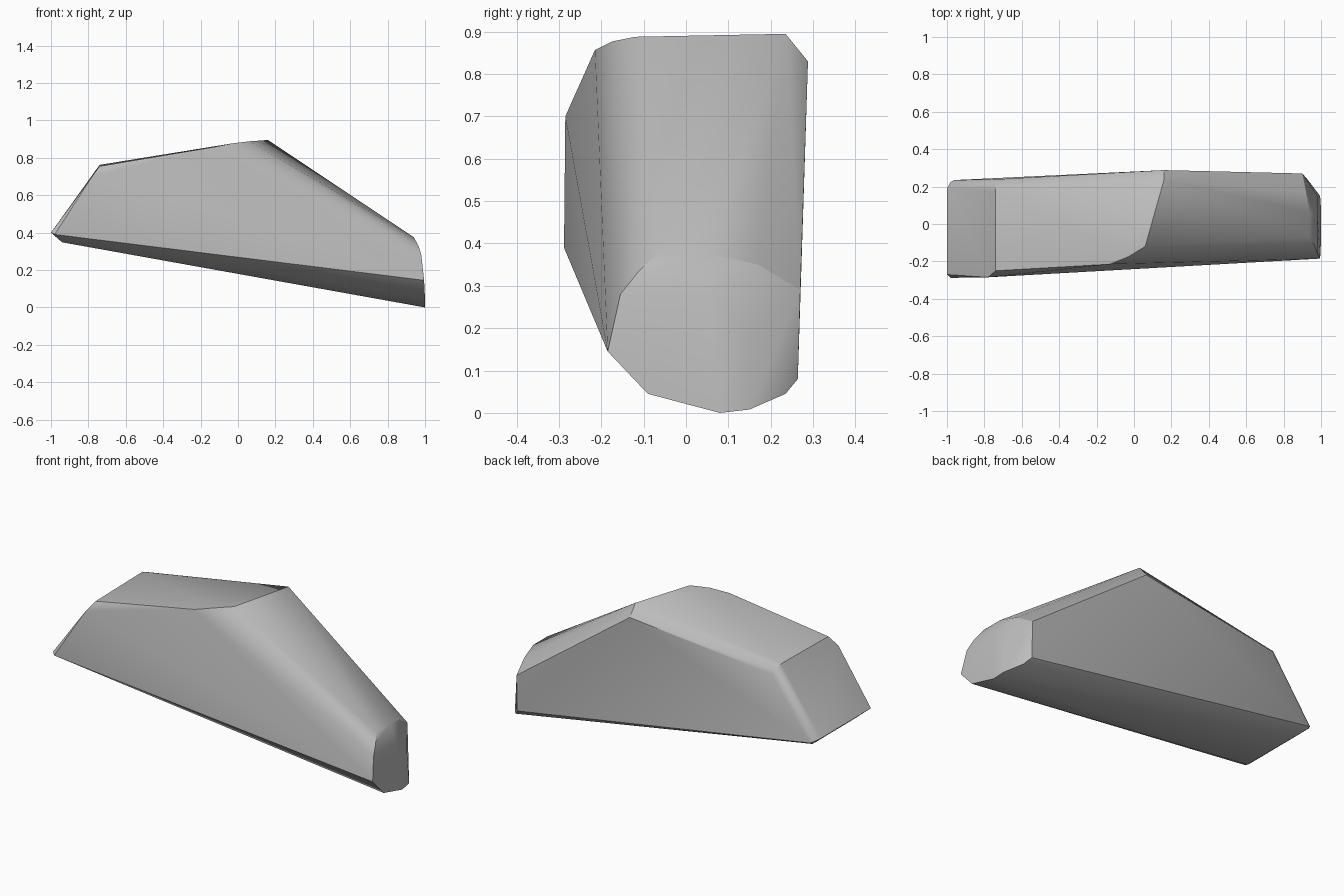
import bpy
import bmesh
import math

# Remove the default object only
default_cube = bpy.data.objects.get("Cube")
if default_cube:
    bpy.data.objects.remove(default_cube, do_unlink=True)


def make_material(name, color):
    material = bpy.data.materials.new(name)
    material.use_nodes = True
    material.diffuse_color = color
    shader = material.node_tree.nodes["Principled BSDF"]
    shader.inputs["Base Color"].default_value = color
    shader.inputs["Roughness"].default_value = 0.8
    return material


def hull_object(name, corner_groups, material):
    """Wrap a convex stone surface around groups of corner points."""
    bm = bmesh.new()
    for group in corner_groups:
        for corner in group:
            bm.verts.new(corner)
    result = bmesh.ops.convex_hull(bm, input=list(bm.verts))
    loose = {item for key in ("geom_interior", "geom_unused")
             for item in result[key]
             if isinstance(item, bmesh.types.BMVert) and not item.link_faces}
    bmesh.ops.delete(bm, geom=list(loose), context="VERTS")
    bmesh.ops.dissolve_limit(bm, angle_limit=math.radians(1),
                             verts=list(bm.verts), edges=list(bm.edges))
    bmesh.ops.recalc_face_normals(bm, faces=list(bm.faces))
    mesh = bpy.data.meshes.new(name)
    bm.to_mesh(mesh)
    bm.free()
    mesh.materials.append(material)
    stone = bpy.data.objects.new(name, mesh)
    bpy.context.scene.collection.objects.link(stone)
    return stone


# Flat top, rounded towards the front of the ridge
top_corners = [
    (-.74, -.25, .755), (-.13, -.215, .857), (-.03, -.175, .877),
    (.06, -.12, .888), (.16, .235, .895), (-.74, .18, .762),
]

# Narrow bevel and outline of the flat back
back_corners = [
    (-.74, .22, .745), (-.72, .24, .72), (.16, .288, .83),
    (.9, .27, .29), (.9, .264, .08), (-.96, .235, .38),
]

# Steep short end and the lower front edge
short_end_corners = [
    (-.78, -.285, .7), (-.98, -.288, .39), (-1, -.27, .4),
    (-1, .19, .4), (-.98, .225, .39),
]

# Long nose, with its rounded shoulder and chamfered back corner
nose_corners = [
    (.995, -.185, .145), (.98, -.155, .28), (.965, -.115, .33),
    (.94, -.07, .375), (.94, .06, .375), (.92, .17, .35),
    (.98, .15, .2), (.98, .05, .28),
]

# Sloping underside with chamfered sides
base_corners = [
    (1, -.09, .045), (1, .08, 0), (.995, .15, .008), (.93, .235, .045),
    (-.94, -.22, .348), (-.94, .15, .348), (-.96, .21, .365),
]

stone_grey = make_material("stone grey", (.5, .5, .5, 1))
boulder = hull_object(
    "boulder",
    [top_corners, back_corners, short_end_corners, nose_corners, base_corners],
    stone_grey,
)

# Soften the gentle creases while keeping the hard edges crisp
bpy.ops.object.select_all(action="DESELECT")
boulder.select_set(True)
bpy.context.view_layer.objects.active = boulder
bpy.ops.object.shade_smooth_by_angle(angle=math.radians(30))
